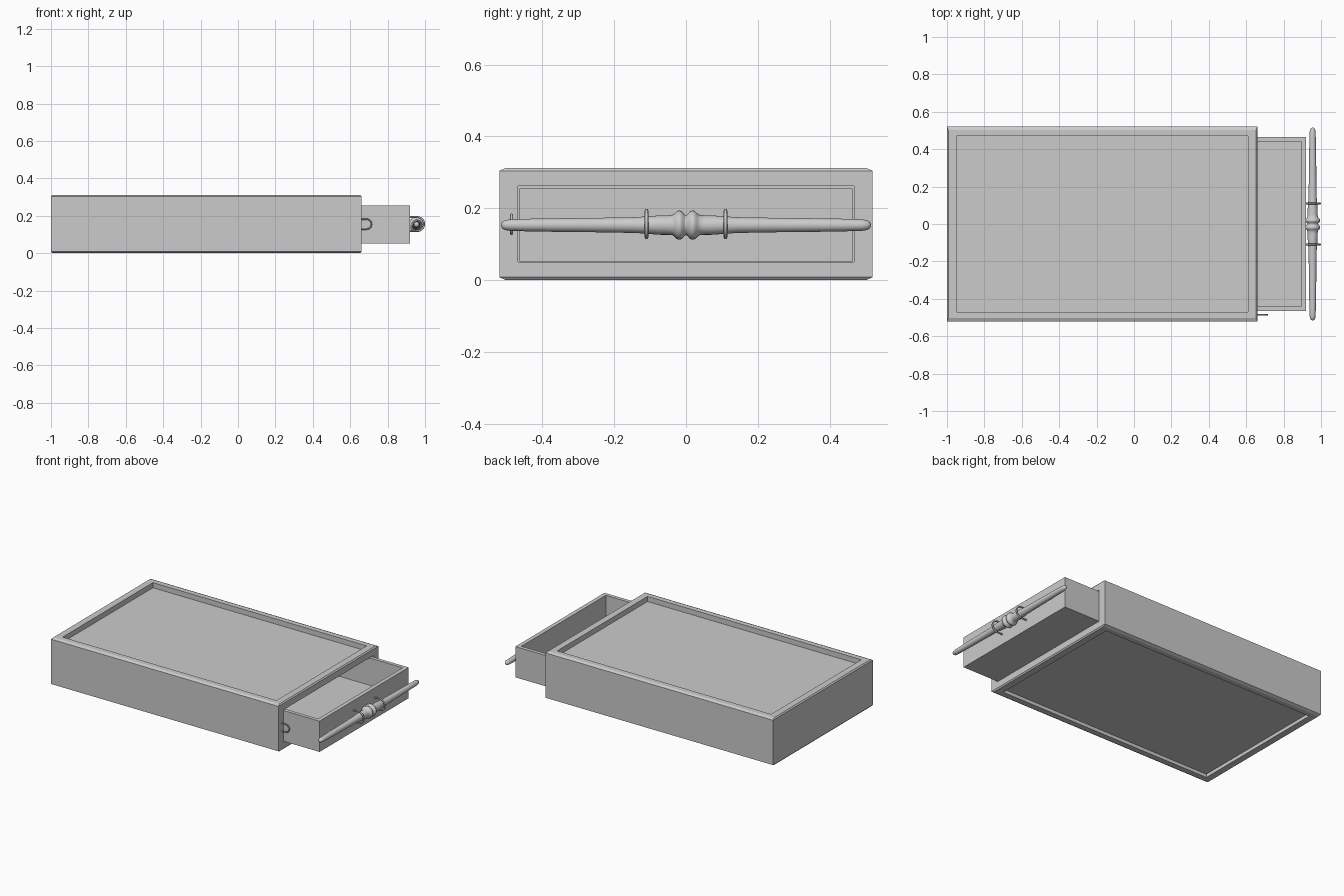
import bpy, bmesh, math

if "Cube" in bpy.data.objects:
    bpy.data.objects.remove(bpy.data.objects["Cube"])


def rect(x0, x1, y, z):
    return [(x0, -y, z), (x1, -y, z), (x1, y, z), (x0, y, z)]


def loft(loops, closed=False):
    """Skin a stack of loops and cap both ends."""
    bm = bmesh.new()
    rings = [[bm.verts.new(p) for p in lp] for lp in loops]
    n = len(loops[0])
    for a, b in zip(rings, rings[1:]):
        for i in range(n):
            j = (i + 1) % n
            bm.faces.new((a[i], a[j], b[j], b[i]))
    bm.faces.new(rings[0][::-1])
    bm.faces.new(rings[-1])
    bmesh.ops.recalc_face_normals(bm, faces=bm.faces)
    return bm


def finish(name, bm, smooth=False):
    me = bpy.data.meshes.new(name)
    bm.to_mesh(me)
    bm.free()
    ob = bpy.data.objects.new(name, me)
    bpy.context.collection.objects.link(ob)
    for p in me.polygons:
        p.use_smooth = smooth
    return ob


# case: chamfered box with recessed panels above and below
bm = loft([
    rect(-0.95, 0.61, 0.47, 0.022),
    rect(-0.95, 0.61, 0.47, 0.0),
    rect(-0.993, 0.653, 0.503, 0.0),
    rect(-1.0, 0.66, 0.52, 0.008),
    rect(-1.0, 0.66, 0.52, 0.304),
    rect(-0.993, 0.653, 0.503, 0.312),
    rect(-0.95, 0.61, 0.47, 0.312),
    rect(-0.95, 0.61, 0.47, 0.278),
])
# drawer opening in the right end
bm.normal_update()
end = max(bm.faces, key=lambda f: f.calc_center_median().x if f.normal.x > 0.99 else -9)
for x in (0.66, -0.95):
    bmesh.ops.inset_individual(bm, faces=[end], thickness=0.01)
    for v in end.verts:
        v.co = (x, math.copysign(0.468, v.co.y), 0.262 if v.co.z > 0.155 else 0.05)
finish("case", bm)

# drawer: open tray, partly pulled out
finish("drawer", loft([
    rect(-0.68, 0.92, 0.464, 0.052),
    rect(-0.68, 0.92, 0.464, 0.255),
    rect(-0.655, 0.893, 0.44, 0.255),
    rect(-0.655, 0.893, 0.44, 0.075),
]))

# turned handle bar, mirrored half profile (y, radius)
HX, HZ, SEG = 0.955, 0.153, 24
half = [(0, 0.027), (0.005, 0.031), (0.011, 0.038), (0.018, 0.041), (0.025, 0.039),
        (0.031, 0.033), (0.038, 0.028), (0.05, 0.027), (0.07, 0.027), (0.10, 0.025), (0.14, 0.022),
        (0.25, 0.020), (0.35, 0.019), (0.44, 0.0175), (0.49, 0.016),
        (0.505, 0.0135), (0.512, 0.009), (0.515, 0.003)]
profile = [(-y, r) for y, r in half[:0:-1]] + half
finish("handle_bar", loft([
    [(HX + r * math.cos(2 * math.pi * i / SEG), y, HZ + r * math.sin(2 * math.pi * i / SEG))
     for i in range(SEG)] for y, r in profile]), smooth=True)


# U-shaped wire loops lying in an xz plane
def wire_loop(name, x_start, x_mid, y, z, rx, rz, thick):
    pts = [(x_start, y, z + rz)]
    for i in range(17):
        a = math.pi / 2 - math.pi * i / 16
        pts.append((x_mid + rx * math.cos(a), y, z + rz * math.sin(a)))
    pts.append((x_start, y, z - rz))
    cu = bpy.data.curves.new(name, 'CURVE')
    cu.dimensions = '3D'
    cu.bevel_depth = thick
    cu.bevel_resolution = 2
    cu.use_fill_caps = True
    sp = cu.splines.new('POLY')
    sp.points.add(len(pts) - 1)
    for p, c in zip(sp.points, pts):
        p.co = (*c, 1)
    bpy.context.collection.objects.link(bpy.data.objects.new(name, cu))


for side, y in (("front", -0.11), ("back", 0.11)):
    wire_loop("handle_staple_" + side, 0.91, 0.958, y, 0.156, 0.037, 0.037, 0.005)

# small latch loop on the case end
wire_loop("latch_loop", 0.65, 0.688, -0.486, 0.155, 0.026, 0.026, 0.004)
